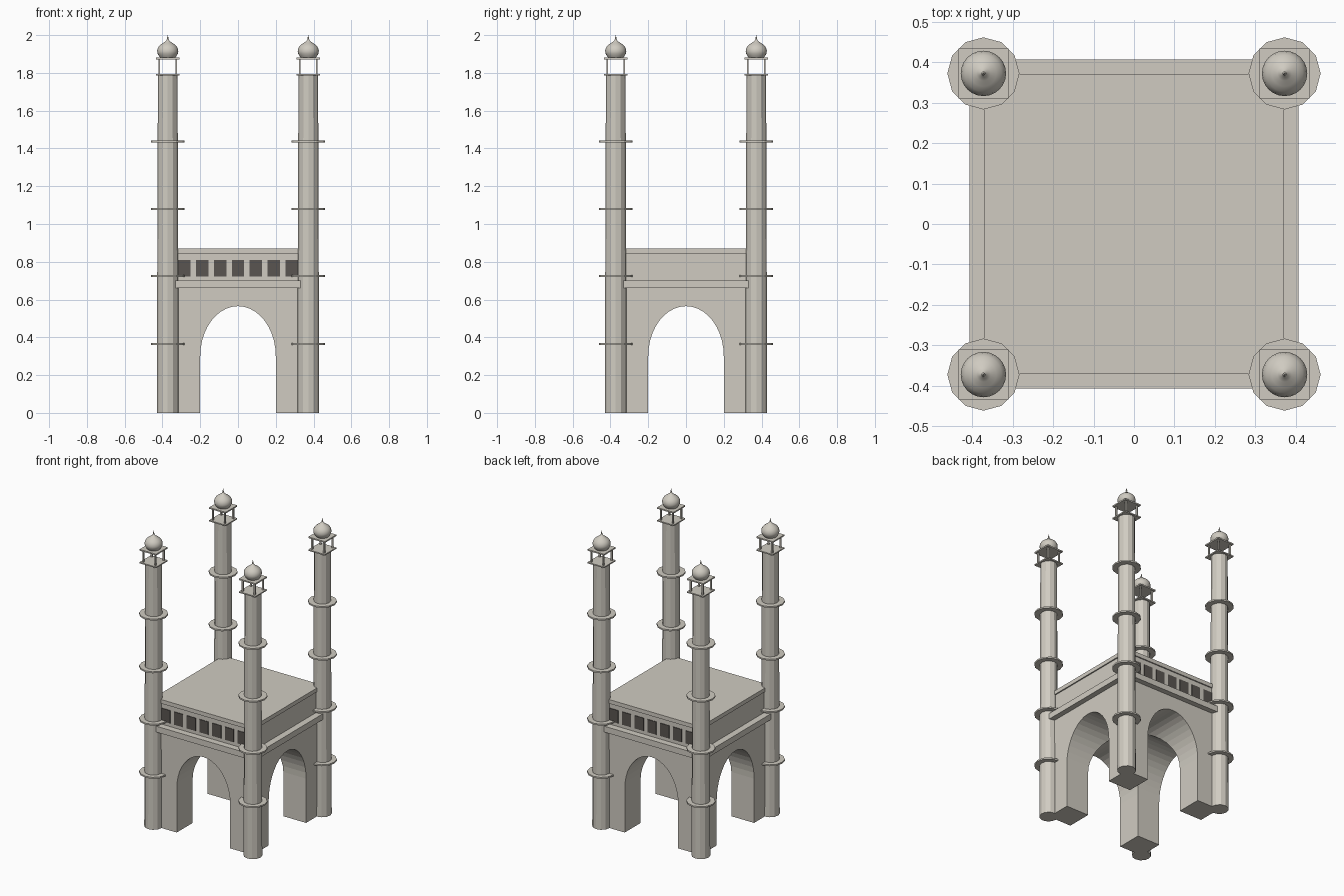
import bpy
import bmesh
import math

cube = bpy.data.objects.get("Cube")
if cube:
    bpy.data.objects.remove(cube, do_unlink=True)


def material(name, rgb):
    mat = bpy.data.materials.new(name)
    mat.use_nodes = True
    mat.diffuse_color = (*rgb, 1)
    bsdf = next(n for n in mat.node_tree.nodes if n.type == "BSDF_PRINCIPLED")
    bsdf.inputs["Base Color"].default_value = (*rgb, 1)
    return mat


STONE = material("pale stone", (0.63, 0.60, 0.535))
DARK = material("dark opening", (0.10, 0.09, 0.082))


def finish(name, bm, mat=STONE):
    bmesh.ops.recalc_face_normals(bm, faces=bm.faces)
    mesh = bpy.data.meshes.new(name)
    bm.to_mesh(mesh)
    bm.free()
    mesh.materials.append(mat)
    obj = bpy.data.objects.new(name, mesh)
    bpy.context.collection.objects.link(obj)
    return obj


def box(name, x, y, z0, z1, hx, hy, mat=STONE):
    bm = bmesh.new()
    bmesh.ops.create_cube(bm, size=2)
    for v in bm.verts:
        v.co.x = x + v.co.x * hx
        v.co.y = y + v.co.y * hy
        v.co.z = z0 if v.co.z < 0 else z1
    return finish(name, bm, mat)


def turned(name, x, y, profile, sides):
    """Solid of revolution from (radius, height) points, closed at both ends."""
    bm = bmesh.new()
    rings = []
    for r, z in profile:
        angles = [2 * math.pi * i / sides for i in range(sides)]
        rings.append([bm.verts.new((x + r * math.cos(a), y + r * math.sin(a), z))
                      for a in angles])
    for low, high in zip(rings, rings[1:]):
        for i in range(sides):
            j = (i + 1) % sides
            bm.faces.new((low[i], low[j], high[j], high[i]))
    bm.faces.new(rings[0])
    bm.faces.new(rings[-1])
    return finish(name, bm)


def arch_cutter(name, along_x):
    """Elliptical arch prism running right through the building."""
    half, spring, rise, steps = 0.2, 0.3, 0.265, 20
    outline = [(half, -0.1)]
    for i in range(steps + 1):
        a = math.pi * i / steps
        outline.append((half * math.cos(a), spring + rise * math.sin(a)))
    outline.append((-half, -0.1))
    bm = bmesh.new()
    verts = [bm.verts.new((-1, p, z) if along_x else (p, -1, z)) for p, z in outline]
    face = bm.faces.new(verts)
    out = bmesh.ops.extrude_face_region(bm, geom=[face])
    moved = [v for v in out["geom"] if isinstance(v, bmesh.types.BMVert)]
    bmesh.ops.translate(bm, verts=moved, vec=(2, 0, 0) if along_x else (0, 2, 0))
    cutter = finish(name, bm)
    cutter.hide_render = True
    return cutter


# Arched lower storey with crossing vaults
base = box("arched_base", 0, 0, 0, 0.68, 0.37, 0.37)
for along_x in (False, True):
    cutter = arch_cutter("arch_cutter", along_x)
    mod = base.modifiers.new("arch", "BOOLEAN")
    mod.operation = "DIFFERENCE"
    mod.solver = "EXACT"
    mod.object = cutter
    bpy.context.view_layer.objects.active = base
    bpy.ops.object.modifier_apply(modifier=mod.name)
    bpy.data.objects.remove(cutter, do_unlink=True)

# Cornice, upper storey and roof
box("cornice", 0, 0, 0.66, 0.70, 0.406, 0.406)
box("upper_storey", 0, 0, 0.69, 0.85, 0.362, 0.362)
box("roof_slab", 0, 0, 0.843, 0.87, 0.37, 0.37)

# Rows of openings on front and back
for side, label in ((-1, "front"), (1, "back")):
    for i in range(-3, 4):
        box(label + "_window", i * 0.095, side * 0.362, 0.723, 0.81, 0.033, 0.004, DARK)

# Four towers, each with balconies, a kiosk and a dome
DOME = [(0.040, 1.880), (0.047, 1.890), (0.054, 1.903), (0.056, 1.915),
        (0.053, 1.930), (0.045, 1.943), (0.032, 1.954), (0.018, 1.963),
        (0.008, 1.971), (0.004, 1.979), (0.005, 1.983), (0.003, 1.987),
        (0.001, 2.0)]
for sx in (-1, 1):
    for sy in (-1, 1):
        x, y = sx * 0.372, sy * 0.372
        turned("tower", x, y, [(0.058, 0), (0.052, 1.79)], 12)
        for z in (0.365, 0.725, 1.08, 1.437):
            turned("balcony_ring", x, y, [(0.089, z - 0.005), (0.089, z + 0.005)], 12)
        box("kiosk_floor", x, y, 1.786, 1.794, 0.062, 0.062)
        for px in (-1, 1):
            for py in (-1, 1):
                box("kiosk_post", x + px * 0.045, y + py * 0.045, 1.79, 1.875,
                    0.005, 0.005)
        box("kiosk_roof", x, y, 1.872, 1.881, 0.062, 0.062)
        dome = turned("dome", x, y, DOME, 24)
        bpy.ops.object.select_all(action="DESELECT")
        dome.select_set(True)
        bpy.context.view_layer.objects.active = dome
        bpy.ops.object.shade_smooth_by_angle(angle=math.radians(40))
